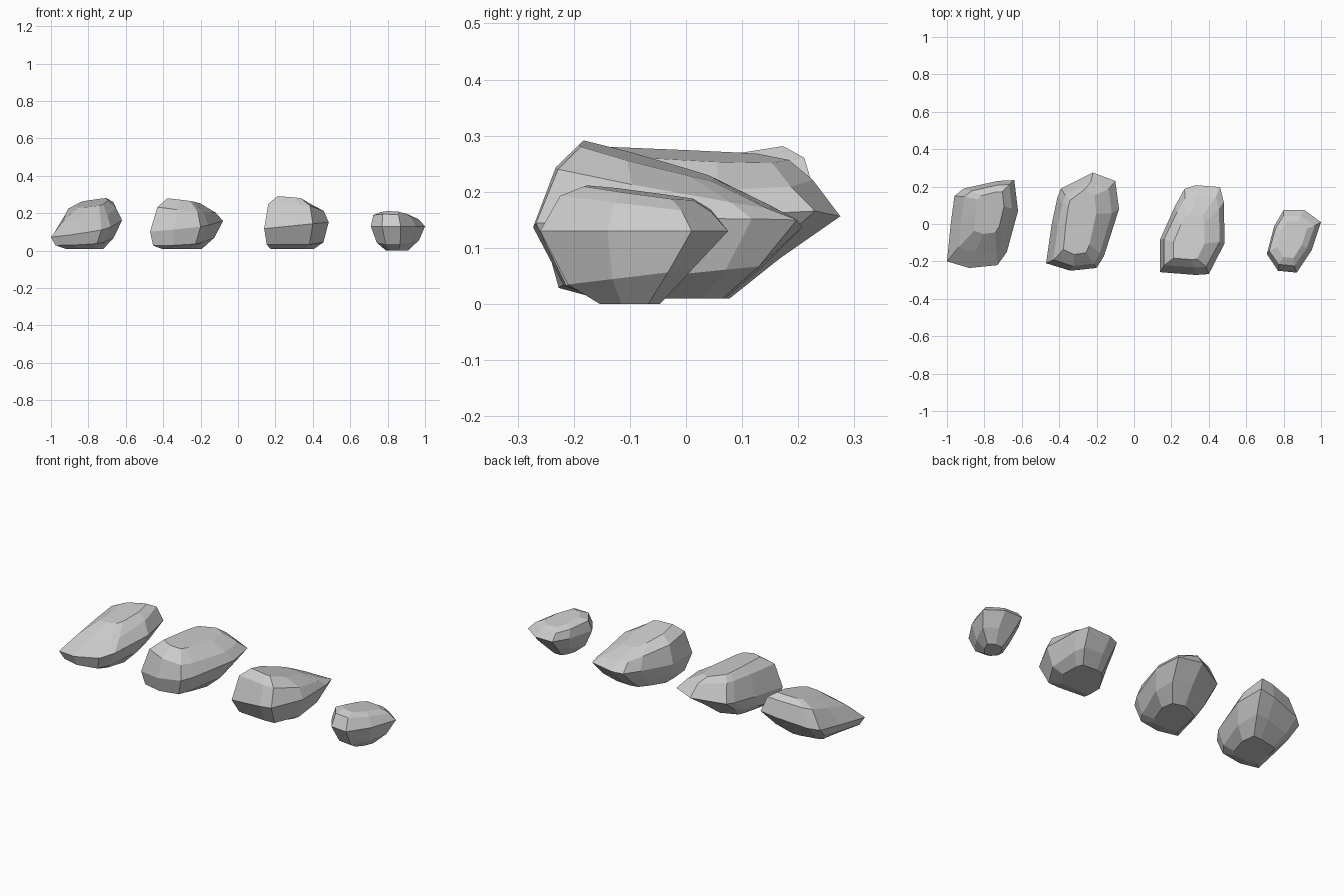
import bpy, bmesh


def rock(name, plan, rings):
    """Loft scaled, tilted copies of a plan outline.
    ring = (z, centre x, centre y, scale x, scale y, tilt along x, tilt along y)"""
    xs, ys = [p[0] for p in plan], [p[1] for p in plan]
    mx, my = (min(xs) + max(xs)) / 2, (min(ys) + max(ys)) / 2
    bm = bmesh.new()
    loops = []
    for z, cx, cy, sx, sy, tx, ty in rings:
        loop = []
        for px, py in plan:
            dx, dy = (px - mx) * sx, (py - my) * sy
            loop.append(bm.verts.new((cx + dx, cy + dy, z + tx * dx + ty * dy)))
        loops.append(loop)
    n = len(plan)
    for a, b in zip(loops, loops[1:]):
        for i in range(n):
            j = (i + 1) % n
            bm.faces.new((a[i], a[j], b[j], b[i]))
    bm.faces.new(loops[0][::-1])
    bm.faces.new(loops[-1])
    bmesh.ops.recalc_face_normals(bm, faces=bm.faces)
    mesh = bpy.data.meshes.new(name)
    bm.to_mesh(mesh)
    bm.free()
    bpy.context.collection.objects.link(bpy.data.objects.new(name, mesh))


# Far left rock: low front, peak towards the back
rock("rock_far_left",
     [(-1, -.2), (-.88, -.235), (-.73, -.22), (-.68, -.15), (-.62, .07),
      (-.64, .235), (-.73, .23), (-.91, .19), (-.96, .15), (-.98, 0)],
     [(.01, -.82, -.04, .53, .47, 0, 0),
      (.055, -.82, -.03, .82, .78, .05, .12),
      (.125, -.81, 0, 1, 1, .15, .12),
      (.205, -.795, .03, .75, .77, .08, .25),
      (.255, -.775, .06, .42, .48, .1, .17)])

# Centre left rock: long, level top
rock("rock_centre_left",
     [(-.47, -.21), (-.34, -.25), (-.2, -.235), (-.16, -.17), (-.08, .08),
      (-.1, .23), (-.22, .275), (-.39, .19), (-.41, .14), (-.44, 0)],
     [(.01, -.3, -.04, .55, .45, 0, 0),
      (.055, -.29, -.03, .84, .75, .05, .12),
      (.135, -.275, .0125, 1, 1, .1, .06),
      (.22, -.275, 0, .8, .86, -.12, .03),
      (.265, -.29, .01, .45, .66, -.12, -.03)])

# Centre right rock: tall front, sloping down to the back
rock("rock_centre_right",
     [(.14, -.255), (.33, -.27), (.4, -.265), (.485, -.1), (.48, .12),
      (.46, .2), (.33, .21), (.27, .19), (.22, .1), (.14, -.08)],
     [(.01, .29, -.04, .68, .46, 0, 0),
      (.05, .305, -.04, .88, .74, 0, .1),
      (.135, .3125, -.0325, 1, 1, .1, 0),
      (.21, .31, -.04, .86, .8, -.05, -.18),
      (.255, .295, -.07, .48, .5, -.1, -.25)])

# Far right rock: the small one
rock("rock_far_right",
     [(.71, -.16), (.77, -.25), (.87, -.26), (.95, -.14),
      (1, .01), (.91, .075), (.8, .075), (.75, -.01)],
     [(0, .85, -.1, .4, .32, 0, 0),
      (.048, .855, -.1, .78, .66, 0, .12),
      (.13, .855, -.0925, 1, 1, 0, 0),
      (.18, .845, -.09, .84, .8, -.04, -.1),
      (.198, .845, -.085, .55, .58, -.05, -.12)])
